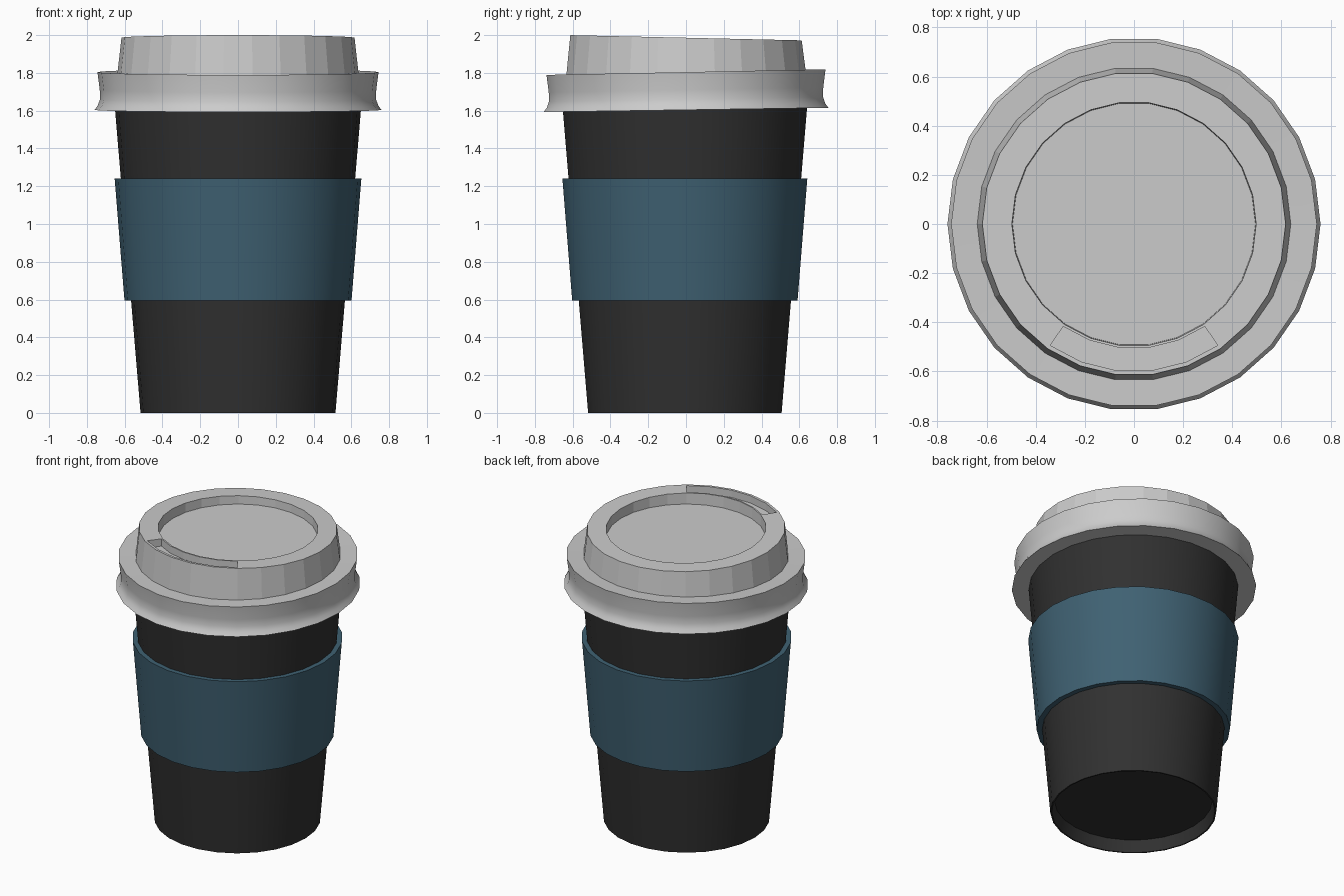
import bpy, bmesh, math

if "Cube" in bpy.data.objects:
    bpy.data.objects.remove(bpy.data.objects["Cube"])

SIDES = 26


def material(name, color):
    m = bpy.data.materials.new(name)
    m.diffuse_color = color
    m.use_nodes = True
    m.node_tree.nodes["Principled BSDF"].inputs["Base Color"].default_value = m.diffuse_color
    return m


def lathe(bm, rings, y0=0.0, closed=False, cap_start=False, cap_end=False):
    """Rings are (radius, height, tilt); tilt raises the ring towards +y."""
    loops = []
    for r, z, tilt in rings:
        loop = []
        for i in range(SIDES):
            a = 2 * math.pi * i / SIDES
            y = r * math.sin(a)
            loop.append(bm.verts.new((r * math.cos(a), y + y0, z + tilt * y)))
        loops.append(loop)
    bands = []
    for k in range(len(loops) if closed else len(loops) - 1):
        a, b = loops[k], loops[(k + 1) % len(loops)]
        bands.append([bm.faces.new((a[i], a[(i + 1) % SIDES], b[(i + 1) % SIDES], b[i]))
                      for i in range(SIDES)])
    if cap_start:
        bm.faces.new(loops[0])
    if cap_end:
        bm.faces.new(loops[-1])
    return bands


def finish(name, bm, mat=None, smooth=True):
    bmesh.ops.recalc_face_normals(bm, faces=bm.faces)
    mesh = bpy.data.meshes.new(name)
    bm.to_mesh(mesh)
    bm.free()
    ob = bpy.data.objects.new(name, mesh)
    bpy.context.collection.objects.link(ob)
    if mat:
        mesh.materials.append(mat)
    if smooth:
        bpy.ops.object.select_all(action='DESELECT')
        ob.select_set(True)
        bpy.context.view_layer.objects.active = ob
        bpy.ops.object.shade_smooth_by_angle(angle=math.radians(30))
    return ob


black = material("cup_black", (0.03, 0.03, 0.03, 1))
blue = material("sleeve_blue", (0.05, 0.12, 0.17, 1))

# Tapered cup with a recessed base
bm = bmesh.new()
lathe(bm, [(0.49, 0.08, 0), (0.507, 0, 0), (0.516, 0, 0), (0.653, 1.63, 0)],
      y0=-0.006, cap_start=True, cap_end=True)
finish("cup", bm, black)

# Sleeve wrapped round the cup
bm = bmesh.new()
lathe(bm, [(0.601, 0.595, 0), (0.653, 1.24, 0), (0.621, 1.24, 0), (0.567, 0.595, 0)],
      y0=-0.006, closed=True)
finish("sleeve", bm, blue)

# Lid skirt, slightly tilted and pinched above its lower edge
bm = bmesh.new()
lathe(bm, [(0.64, 1.604, 0.015), (0.759, 1.604, 0.015), (0.742, 1.628, 0.016),
           (0.731, 1.66, 0.017), (0.732, 1.71, 0.018), (0.744, 1.804, 0.02),
           (0.63, 1.80, 0.02)], closed=True)
finish("lid_skirt", bm)

# Raised lid top sloping to the back, with a sunken centre
bm = bmesh.new()
bands = lathe(bm, [(0.638, 1.80, 0.02), (0.617, 1.986, -0.0225), (0.6, 1.986, -0.0225),
                   (0.507, 1.986, -0.0225), (0.497, 1.986, -0.0225), (0.494, 1.921, 0)],
              cap_start=True, cap_end=True)

# Sip slot pressed into the front of the rim
slot = bands[2][17:22]
new = bmesh.ops.extrude_face_region(bm, geom=slot)["geom"]
bmesh.ops.delete(bm, geom=[f for f in slot if f.is_valid], context='FACES_ONLY')
bmesh.ops.translate(bm, vec=(0, 0, -0.05),
                    verts=[g for g in new if isinstance(g, bmesh.types.BMVert)])
finish("lid_top", bm, smooth=False)
